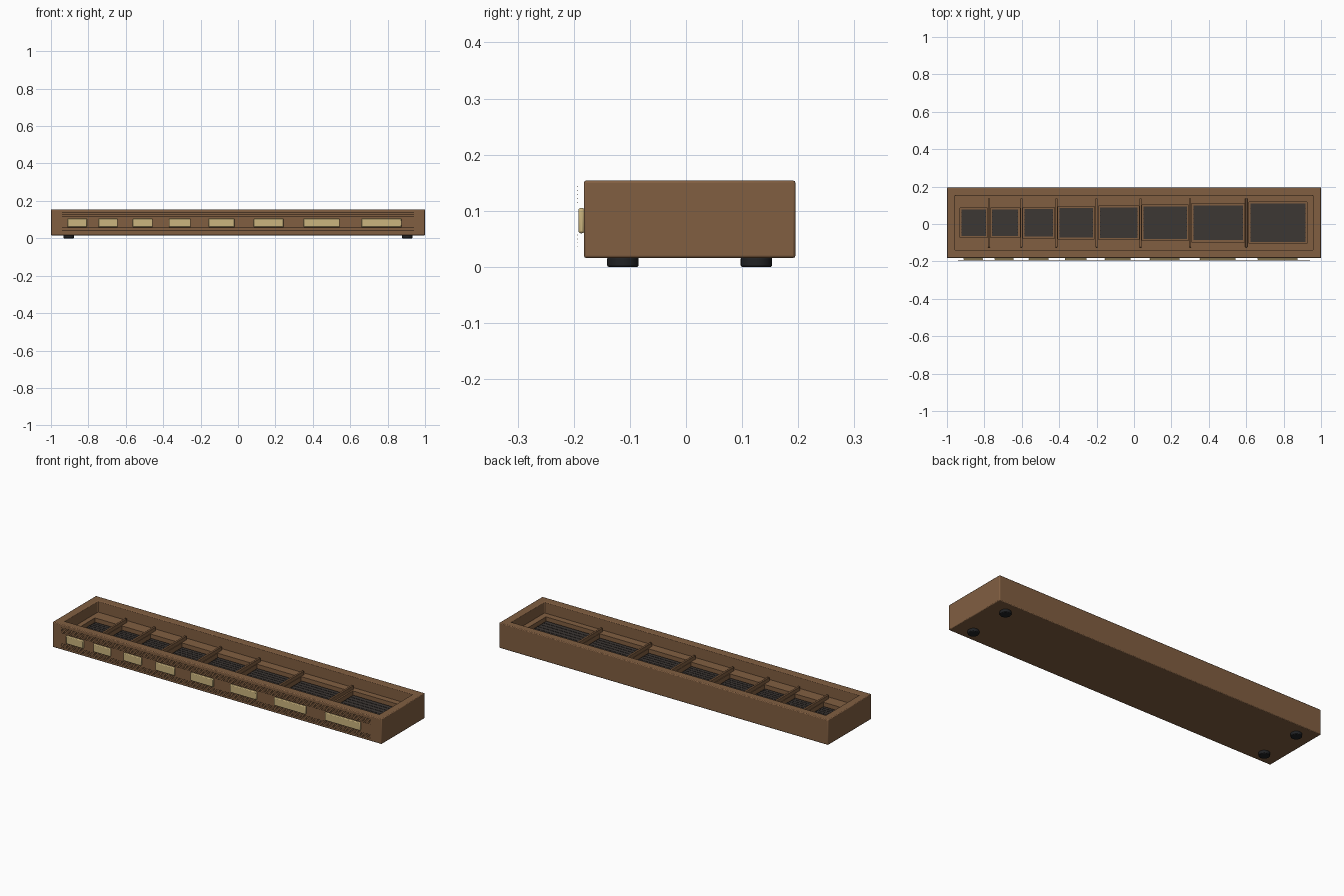
import bpy, bmesh
from mathutils import Vector

if "Cube" in bpy.data.objects:
    bpy.data.objects.remove(bpy.data.objects["Cube"])

CY = 0.0065                      # centre of the tray in y
FLOOR, BED, WALL = 0.066, 0.092, 0.043


def material(name, rgb):
    m = bpy.data.materials.new(name)
    m.diffuse_color = (*rgb, 1)
    m.use_nodes = True
    m.node_tree.nodes["Principled BSDF"].inputs["Base Color"].default_value = m.diffuse_color
    return m


WOOD = material("walnut", (0.22, 0.113, 0.053))
BRASS = material("brass", (0.60, 0.46, 0.21))
FELT = material("dark_felt", (0.045, 0.038, 0.034))
GRAIN = material("dark_grain", (0.09, 0.05, 0.025))
RUBBER = material("black_rubber", (0.015, 0.016, 0.018))


def finish(bm, name, mat, bevel=0, segments=2):
    mesh = bpy.data.meshes.new(name)
    bm.to_mesh(mesh)
    bm.free()
    mesh.materials.append(mat)
    ob = bpy.data.objects.new(name, mesh)
    bpy.context.collection.objects.link(ob)
    if bevel:
        mod = ob.modifiers.new("soft_edges", 'BEVEL')
        mod.width, mod.segments, mod.limit_method = bevel, segments, 'ANGLE'
    bpy.ops.object.select_all(action='DESELECT')
    ob.select_set(True)
    bpy.context.view_layer.objects.active = ob
    bpy.ops.object.shade_smooth_by_angle()
    return ob


def add_box(bm, lo, hi):
    lo, hi = Vector(lo), Vector(hi)
    verts = bmesh.ops.create_cube(bm, size=1)['verts']
    for v in verts:
        v.co = Vector([(lo[i] + hi[i]) / 2 + v.co[i] * (hi[i] - lo[i]) for i in range(3)])


def box(name, lo, hi, mat, bevel=0):
    bm = bmesh.new()
    add_box(bm, lo, hi)
    return finish(bm, name, mat, bevel)


# Hollow wooden tray
bm = bmesh.new()
add_box(bm, (-1, CY - 0.1885, 0.016), (1, CY + 0.1885, 0.154))
bm.normal_update()
top = max(bm.faces, key=lambda f: f.calc_center_median().z)
bmesh.ops.inset_region(bm, faces=[top], thickness=WALL, use_even_offset=True)
for v in bmesh.ops.extrude_discrete_faces(bm, faces=[top])['faces'][0].verts:
    v.co.z = FLOOR
finish(bm, "tray_body", WOOD, 0.004)

# Dividers between compartments
dividers = [-0.775, -0.602, -0.415, -0.2, 0.035, 0.3, 0.6]
for i, x in enumerate(dividers):
    box(f"divider_{i + 1}", (x - 0.006, CY - 0.131, BED - 0.002),
        (x + 0.006, CY + 0.131, 0.112), WOOD, 0.002)

# Raised bed with a sunken pocket per compartment, each holding a ribbed pad
pockets = [(-0.93, -0.783, 0.08), (-0.767, -0.61, 0.08), (-0.594, -0.424, 0.083),
           (-0.406, -0.21, 0.087), (-0.191, 0.027, 0.09), (0.043, 0.292, 0.096),
           (0.308, 0.592, 0.102), (0.615, 0.925, 0.112)]
edges = [WALL - 1] + dividers + [1 - WALL]
half = 0.1885 - WALL
bed = bmesh.new()
for i, (x0, x1, h) in enumerate(pockets):
    y0, y1, z = CY - h, CY + h, FLOOR - 0.002
    a, b = edges[i], edges[i + 1]
    add_box(bed, (a, CY - half, z), (b, y0, BED))
    add_box(bed, (a, y1, z), (b, CY + half, BED))
    add_box(bed, (a, y0, z), (x0, y1, BED))
    add_box(bed, (x1, y0, z), (b, y1, BED))
    g = 0.009
    box(f"pad_{i + 1}", (x0 + g, y0 + g, z), (x1 - g, y1 - g, FLOOR + 0.008), FELT)
    bm = bmesh.new()
    for k in range(1, 8):
        y = y0 + g + 2 * (h - g) * k / 8
        add_box(bm, (x0 + g, y - 0.001, FLOOR + 0.007), (x1 - g, y + 0.001, FLOOR + 0.0095))
    finish(bm, f"pad_ribs_{i + 1}", FELT)
finish(bed, "pocket_bed", WOOD)

# Blank brass plates on the front
plates = [(-0.912, -0.808), (-0.746, -0.643), (-0.563, -0.456), (-0.37, -0.253),
          (-0.157, -0.018), (0.084, 0.244), (0.351, 0.544), (0.66, 0.875)]
for i, (x0, x1) in enumerate(plates):
    box(f"front_plate_{i + 1}", (x0, -0.192, 0.06), (x1, -0.181, 0.105), BRASS, 0.004)

# Two bands of fine grain lines above and below the plates
for name, start, count in (("upper_grain_lines", 0.115, 5), ("lower_grain_lines", 0.036, 4)):
    bm = bmesh.new()
    for k in range(count):
        z = start + 0.007 * k
        add_box(bm, (-0.94, -0.1942, z - 0.0008), (0.94, -0.1938, z + 0.0008))
    finish(bm, name, GRAIN)

# Round rubber feet
for sx, side in ((-1, "left"), (1, "right")):
    for sy, end in ((-1, "front"), (1, "back")):
        bm = bmesh.new()
        bmesh.ops.create_cone(bm, cap_ends=True, segments=32, radius1=0.028,
                              radius2=0.028, depth=0.018)
        bmesh.ops.translate(bm, verts=bm.verts, vec=(sx * 0.905, CY + sy * 0.119, 0.009))
        finish(bm, f"foot_{end}_{side}", RUBBER, 0.003)
